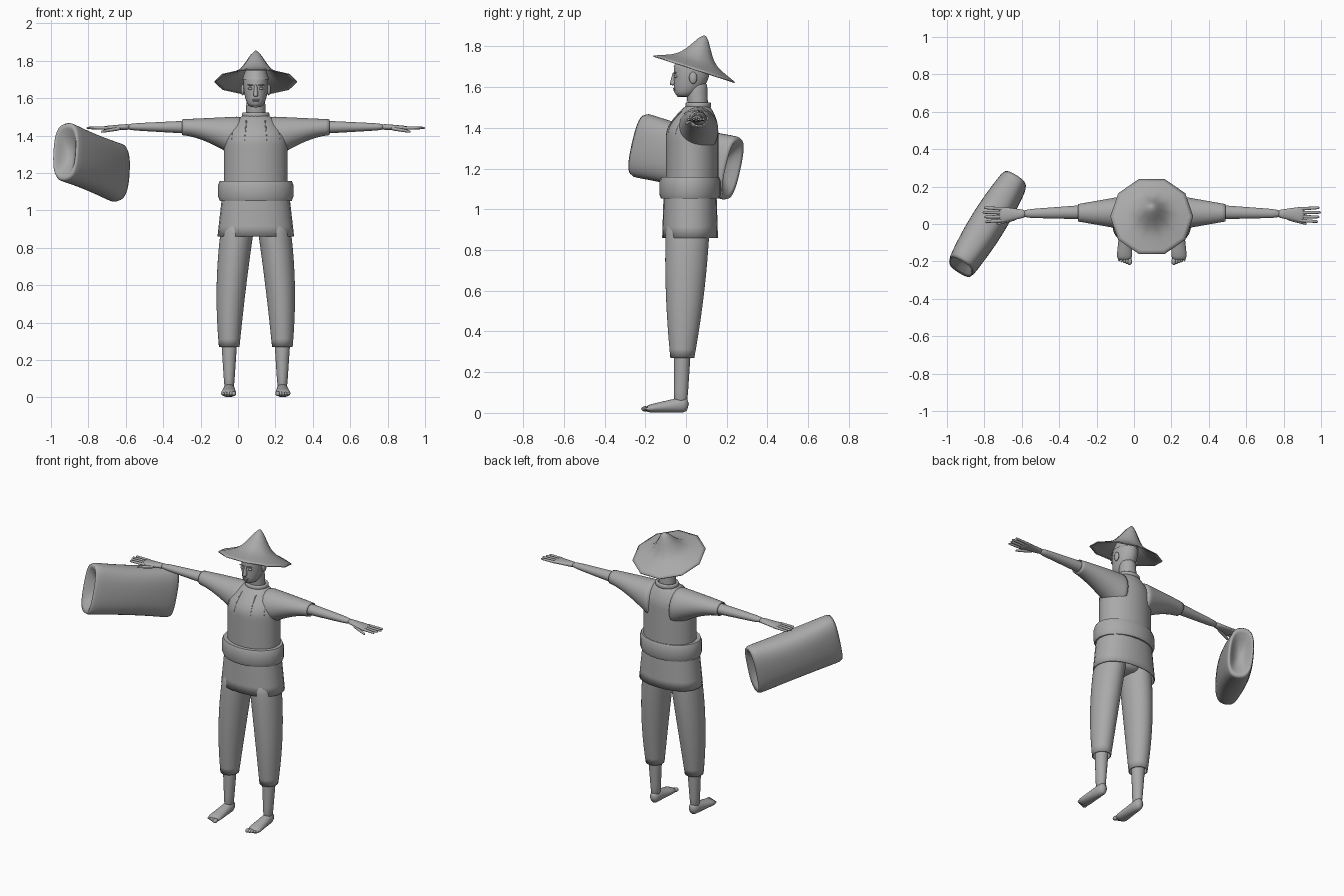
import bpy, bmesh, math
from mathutils import Vector, Matrix

if "Cube" in bpy.data.objects:
    bpy.data.objects.remove(bpy.data.objects["Cube"], do_unlink=True)

grey = bpy.data.materials.new("plain_grey")
grey.diffuse_color = (0.4, 0.4, 0.4, 1)
grey.use_nodes = True
grey.node_tree.nodes["Principled BSDF"].inputs["Base Color"].default_value = grey.diffuse_color

X, Y, Z = Vector((1, 0, 0)), Vector((0, 1, 0)), Vector((0, 0, 1))
CROSS_AXES = {"x": (Y, Z), "y": (X, Z), "z": (X, Y)}
SIDES = (("left", 1), ("right", -1))


def place(across, y, z):
    """Point measured from the body's centre line."""
    return Vector((across + 0.095, y, z))


def mix(a, b, t):
    return a + (b - a) * t


def fractions(steps):
    return [i / steps for i in range(steps + 1)]


def finish(name, bm, subdivide=True, angle=180, wall=0):
    bmesh.ops.recalc_face_normals(bm, faces=bm.faces)
    mesh = bpy.data.meshes.new(name)
    bm.to_mesh(mesh)
    bm.free()
    part = bpy.data.objects.new(name, mesh)
    bpy.context.collection.objects.link(part)
    mesh.materials.append(grey)
    bpy.ops.object.select_all(action='DESELECT')
    part.select_set(True)
    bpy.context.view_layer.objects.active = part
    bpy.ops.object.shade_smooth_by_angle(angle=math.radians(angle))
    if subdivide:
        part.modifiers.new("smooth", 'SUBSURF').levels = 1
    if wall:
        part.modifiers.new("wall", 'SOLIDIFY').thickness = wall
    return part


def loft(name, rings, sides=16, power=1, caps=(True, True), closed=False, **style):
    """Skin a list of rings, each a centre and two half axes."""
    bm = bmesh.new()
    rows = []
    for centre, u, v in rings:
        row = []
        for i in range(sides):
            turn = math.tau * i / sides
            c, s = math.cos(turn), math.sin(turn)
            c, s = (math.copysign(abs(k) ** power, k) for k in (c, s))
            row.append(bm.verts.new(centre + u * c + v * s))
        rows.append(row)
    following = rows[1:] + rows[:1] if closed else rows[1:]
    for low, high in zip(rows, following):
        for i in range(sides):
            j = (i + 1) % sides
            bm.faces.new((low[i], low[j], high[j], high[i]))
    if not closed:
        for row, wanted in zip((rows[0], rows[-1]), caps):
            if wanted:
                bm.faces.new(row)
    return finish(name, bm, **style)


def tube(name, axis, start, end, size, end_size, steps=4, **style):
    """Straight tapering tube with oval ends square to one axis."""
    u, v = CROSS_AXES[axis]
    return loft(name, [(start.lerp(end, t), u * mix(size[0], end_size[0], t),
                        v * mix(size[1], end_size[1], t)) for t in fractions(steps)], **style)


def band(name, centre, width, depth, thick, tall, **style):
    """Closed hoop with a rounded box section."""
    rings = []
    for k in range(8):
        turn = math.tau * (k + 0.5) / 8
        c, s = (math.copysign(abs(w) ** 0.6, w) for w in (math.cos(turn), math.sin(turn)))
        rings.append((centre + Z * tall * s, X * (width + thick * c), Y * (depth + thick * c)))
    return loft(name, rings, sides=24, closed=True, **style)


def blob(name, centre, size):
    bm = bmesh.new()
    bmesh.ops.create_uvsphere(bm, u_segments=12, v_segments=8, radius=1)
    bm.transform(Matrix.Translation(centre) @ Matrix.Diagonal((*size, 1)))
    return finish(name, bm, subdivide=False)


# Shirt: straight trunk, rounding over to the neck
rings = []
for t in fractions(12):
    over = max(0, t - 0.7) / 0.3
    rings.append((place(0, mix(0.03, 0.06, over), mix(1.08, 1.52, t)),
                  X * mix(0.172, 0.06, over ** 1.5), Y * mix(0.13, 0.05, over ** 1.5)))
shirt = loft("shirt", rings, sides=24)
band("collar", place(0, 0.06, 1.51), 0.065, 0.055, 0.01, 0.015)
band("waist_sash", place(0, 0.02, 1.105), 0.18, 0.13, 0.022, 0.056, subdivide=False, angle=50)
tube("tunic_skirt", "z", place(0, 0.02, 1.08), place(0, 0.02, 0.86), (0.18, 0.13), (0.205, 0.137),
     sides=24, power=0.9, caps=(True, False), subdivide=False, angle=50, wall=0.006)
tube("hips", "z", place(0, 0.01, 0.86), place(0, 0.02, 1.05), (0.1, 0.09), (0.17, 0.12))

# Raised vest edges resting on the shirt front
bpy.context.view_layer.update()
shirt_surface = shirt.evaluated_get(bpy.context.evaluated_depsgraph_get())
for side, s in SIDES:
    for label, offset in (("inner", 0.05), ("outer", 0.12)):
        rings = []
        for t in fractions(6):
            ray_start = place(s * (offset + 0.01 * t), -1, mix(1.48, 1.37, t))
            hit, spot, *_ = shirt_surface.ray_cast(ray_start, Y)
            if hit:
                width = mix(0.004, 0.001, t)
                rings.append((spot, X * width, Y * width))
        loft(f"{side}_{label}_vest_edge", rings, sides=6, subdivide=False)

for side, s in SIDES:
    # Sleeve flares into the armpit while its top stays nearly level
    rings = []
    for t in fractions(8):
        flare = 1 - t
        tall = 0.043 + 0.085 * flare ** 1.5
        rings.append((place(s * mix(0.06, 0.395, t), 0.06, mix(1.505, 1.488, t) - tall),
                      Y * mix(0.107, 0.047, t), Z * tall))
    loft(f"{side}_sleeve", rings, sides=20, caps=(True, False), wall=0.006)

    # Arm and hand
    wrist = place(s * 0.7, 0.055, 1.447)
    tube(f"{side}_arm", "x", place(s * 0.3, 0.065, 1.445), wrist, (0.042, 0.039), (0.022, 0.017))
    tube(f"{side}_palm", "x", wrist - X * s * 0.03, place(s * 0.82, 0.05, 1.44),
         (0.02, 0.017), (0.046, 0.011))
    for k in range(4):
        spread = k - 1.5
        root = place(s * 0.78, 0.05 + 0.02 * spread, 1.441)
        reach = X * s * (0.128 - 0.008 * abs(spread - 0.5))
        tube(f"{side}_finger_{k + 1}", "x", root, root + reach + Y * 0.005 * spread,
             (0.011, 0.01), (0.008, 0.007), sides=8)
    tube(f"{side}_thumb", "x", place(s * 0.72, 0.035, 1.44), place(s * 0.83, 0, 1.42),
         (0.015, 0.012), (0.008, 0.007), sides=8)

    # Trouser leg bows outward and narrows to the cuff
    rings = []
    for t in fractions(8):
        bow = 1 - (1 - t) ** 2
        rings.append((place(s * mix(0.09, 0.142, bow), mix(0.01, -0.018, t), mix(0.96, 0.27, t)),
                      X * mix(0.09, 0.056, t * t), Y * mix(0.11, 0.06, t * t)))
    loft(f"{side}_trouser_leg", rings, sides=20, caps=(True, False), wall=0.006)

    # Bare shin and foot
    tube(f"{side}_shin", "z", place(s * 0.142, -0.016, 0.34), place(s * 0.142, -0.027, 0.03),
         (0.046, 0.043), (0.025, 0.033))
    tube(f"{side}_foot", "y", place(s * 0.141, 0.016, 0.044), place(s * 0.146, -0.2, 0.019),
         (0.028, 0.043), (0.045, 0.018))
    for k in range(5):
        size = mix(0.013, 0.008, k / 4)
        blob(f"{side}_toe_{k + 1}", place(s * (0.118 + 0.014 * k), -0.2 + 0.005 * k, 0.02),
             (size, 0.02, size))

# Head and face
tube("neck", "z", place(0, 0.06, 1.48), place(0, 0.05, 1.63), (0.055, 0.05), (0.05, 0.055))
head_rows = ((1.55, -0.01, 0.03, 0.03), (1.57, 0, 0.048, 0.062), (1.62, 0.025, 0.064, 0.084),
             (1.69, 0.03, 0.07, 0.094), (1.74, 0.03, 0.06, 0.08), (1.77, 0.035, 0.03, 0.04))
loft("head", [(place(0, y, z), X * wide, Y * deep) for z, y, wide, deep in head_rows], sides=20)
tube("hair_cap", "z", place(0, 0.033, 1.7), place(0, 0.035, 1.77), (0.073, 0.096), (0.05, 0.06),
     sides=20, caps=(False, True))
tube("nose", "z", place(0, -0.055, 1.675), place(0, -0.066, 1.607), (0.007, 0.01), (0.016, 0.018),
     sides=8)
blob("upper_lip", place(0, -0.055, 1.591), (0.02, 0.01, 0.005))
blob("lower_lip", place(0, -0.052, 1.583), (0.017, 0.01, 0.005))
blob("chin", place(0, -0.033, 1.563), (0.02, 0.014, 0.013))
for side, s in SIDES:
    blob(f"{side}_eye", place(s * 0.028, -0.05, 1.652), (0.013, 0.009, 0.007))
    blob(f"{side}_brow", place(s * 0.028, -0.054, 1.67), (0.018, 0.008, 0.004))
    blob(f"{side}_ear", place(s * 0.07, 0.035, 1.645), (0.01, 0.02, 0.03))

# Ten-sided pointed hat, tipped back
tilt = Matrix.Rotation(math.radians(-18), 3, 'X')
rings = []
for t in fractions(10):
    reach = 1 - 0.97 * t
    rise = 0.08 * (1 - reach) + 0.094 * math.exp(-(reach / 0.3) ** 2)
    rings.append((place(0, 0.04, 1.69) + tilt @ (Z * rise),
                  tilt @ (X * 0.222 * reach), tilt @ (Y * 0.222 * reach)))
loft("pointed_hat", rings, sides=10, caps=(False, True), subdivide=False, angle=60, wall=0.006)

# Bulging basket with hollow ends, hung by the right hand
along = Vector((0.33, 0.53, -0.135)).normalized()
up = along.cross(Vector((0.83, -0.52, 0))).normalized()
up *= math.copysign(1, up.z)
up = Matrix.Rotation(math.radians(-4), 3, along) @ up
across = along.cross(up)
middle = Vector((-0.783, 0, 1.257))
stations = [(-0.21, 0.15), (-0.24, 0.6)]
stations += [(mix(-0.3, 0.3, t), 1) for t in fractions(8)]
stations += [(-t, scale) for t, scale in reversed(stations[:2])]
rings = []
for t, scale in stations:
    ends = (t / 0.3) ** 2
    rings.append((middle + along * t, up * scale * mix(0.152, 0.165, ends),
                  across * scale * mix(0.097, 0.074, ends)))
loft("basket", rings, sides=20, power=0.75)
